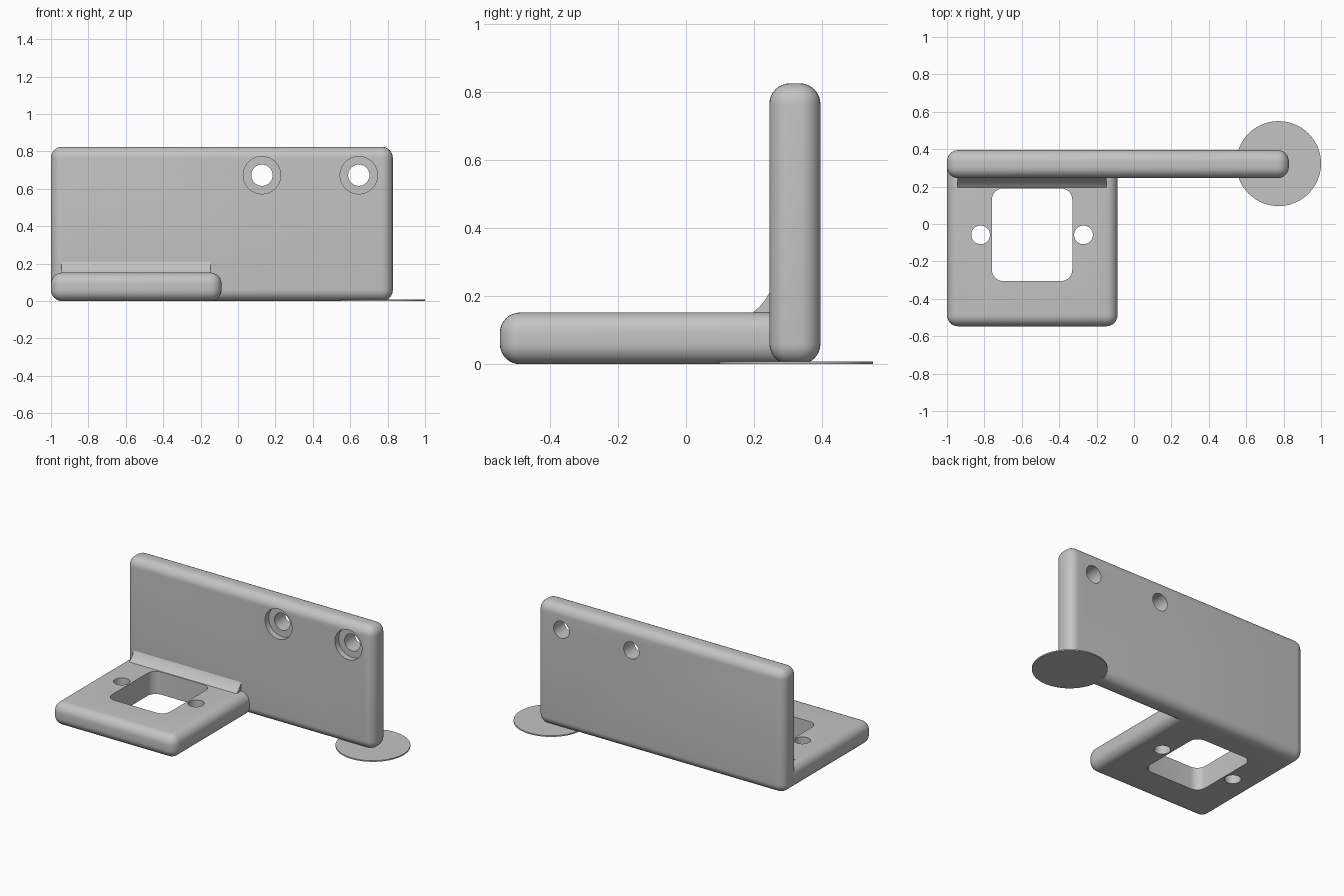
import bpy, bmesh, math
from mathutils import Matrix, Vector

cube = bpy.data.objects.get("Cube")
if cube:
    bpy.data.objects.remove(cube, do_unlink=True)

grey = bpy.data.materials.new("plain grey")
grey.use_nodes = True
grey.diffuse_color = (0.55, 0.55, 0.55, 1)
grey.node_tree.nodes["Principled BSDF"].inputs["Base Color"].default_value = grey.diffuse_color


def finish(name, bm):
    bmesh.ops.recalc_face_normals(bm, faces=bm.faces)
    mesh = bpy.data.meshes.new(name)
    bm.to_mesh(mesh)
    bm.free()
    mesh.materials.append(grey)
    ob = bpy.data.objects.new(name, mesh)
    bpy.context.collection.objects.link(ob)
    return ob


def box(name, lo, hi, radius, pick):
    """Box between two corners, rounding the edges accepted by pick."""
    lo, hi = Vector(lo), Vector(hi)
    bm = bmesh.new()
    bmesh.ops.create_cube(bm, size=1)
    for v in bm.verts:
        v.co = (lo + hi) / 2 + v.co * (hi - lo)
    edges = [e for e in bm.edges if pick(e)]
    bmesh.ops.bevel(bm, geom=edges, offset=radius, segments=8, profile=0.5, affect='EDGES')
    return finish(name, bm)


def cylinder(name, centre, radius, depth, along_y=False):
    bm = bmesh.new()
    turn = Matrix.Rotation(math.pi / 2 if along_y else 0, 4, 'X')
    bmesh.ops.create_cone(bm, cap_ends=True, segments=64, radius1=radius, radius2=radius,
                          depth=depth, matrix=Matrix.Translation(centre) @ turn)
    return finish(name, bm)


def cut(target, cutter):
    mod = target.modifiers.new("cut", 'BOOLEAN')
    mod.operation, mod.solver, mod.object = 'DIFFERENCE', 'EXACT', cutter
    bpy.context.view_layer.objects.active = target
    bpy.ops.object.modifier_apply(modifier=mod.name)
    bpy.data.objects.remove(cutter, do_unlink=True)


ROUND = 0.06
WALL_FRONT, WALL_BACK, BASE_TOP = 0.245, 0.395, 0.152

# Upright wall with two counterbored screw holes
wall = box("upright_wall", (-1, WALL_FRONT, 0), (0.828, WALL_BACK, 0.825), ROUND, lambda e: True)
for x in (0.128, 0.646):
    cut(wall, cylinder("screw_hole", (x, 0.32, 0.673), 0.057, 0.5, True))
    cut(wall, cylinder("counterbore", (x, WALL_FRONT, 0.673), 0.1, 0.08, True))

# Base plate, its square back end buried in the wall
BASE_END = 0.32
base = box("base_plate", (-1, -0.547, 0), (-0.088, BASE_END, BASE_TOP), ROUND,
           lambda e: min(v.co.y for v in e.verts) < BASE_END - 0.1)
cut(base, box("opening", (-0.76, -0.305, -0.2), (-0.33, 0.19, 0.4), ROUND,
              lambda e: abs(e.verts[0].co.z - e.verts[1].co.z) > 0.1))
for x in (-0.82, -0.27):
    cut(base, cylinder("mount_hole", (x, -0.058, 0.08), 0.05, 0.5))

# Concave reinforcing strip in the corner between base and wall
bm = bmesh.new()
start, bend, end = Vector((0.196, BASE_TOP)), Vector((0.227, 0.175)), Vector((WALL_FRONT, 0.21))
curve = [start * (1 - t) ** 2 + bend * 2 * t * (1 - t) + end * t * t
         for t in (i / 8 for i in range(9))]
inside = [Vector((0.26, 0.21)), Vector((0.26, 0.13)), Vector((0.196, 0.13))]
profile = bm.faces.new([bm.verts.new((-0.943, p.x, p.y)) for p in curve + inside])
grown = bmesh.ops.extrude_face_region(bm, geom=[profile])["geom"]
bmesh.ops.translate(bm, vec=(0.795, 0, 0),
                    verts=[g for g in grown if isinstance(g, bmesh.types.BMVert)])
strip = finish("corner_strip", bm)

# Thin round foot under the free end of the wall
foot = cylinder("foot_disc", (0.773, 0.323, 0.004), 0.227, 0.008)

# Smooth shading with sharp edges kept
bpy.ops.object.select_all(action='DESELECT')
for ob in (wall, base, strip, foot):
    ob.select_set(True)
bpy.context.view_layer.objects.active = wall
bpy.ops.object.shade_smooth_by_angle(angle=math.radians(30))
